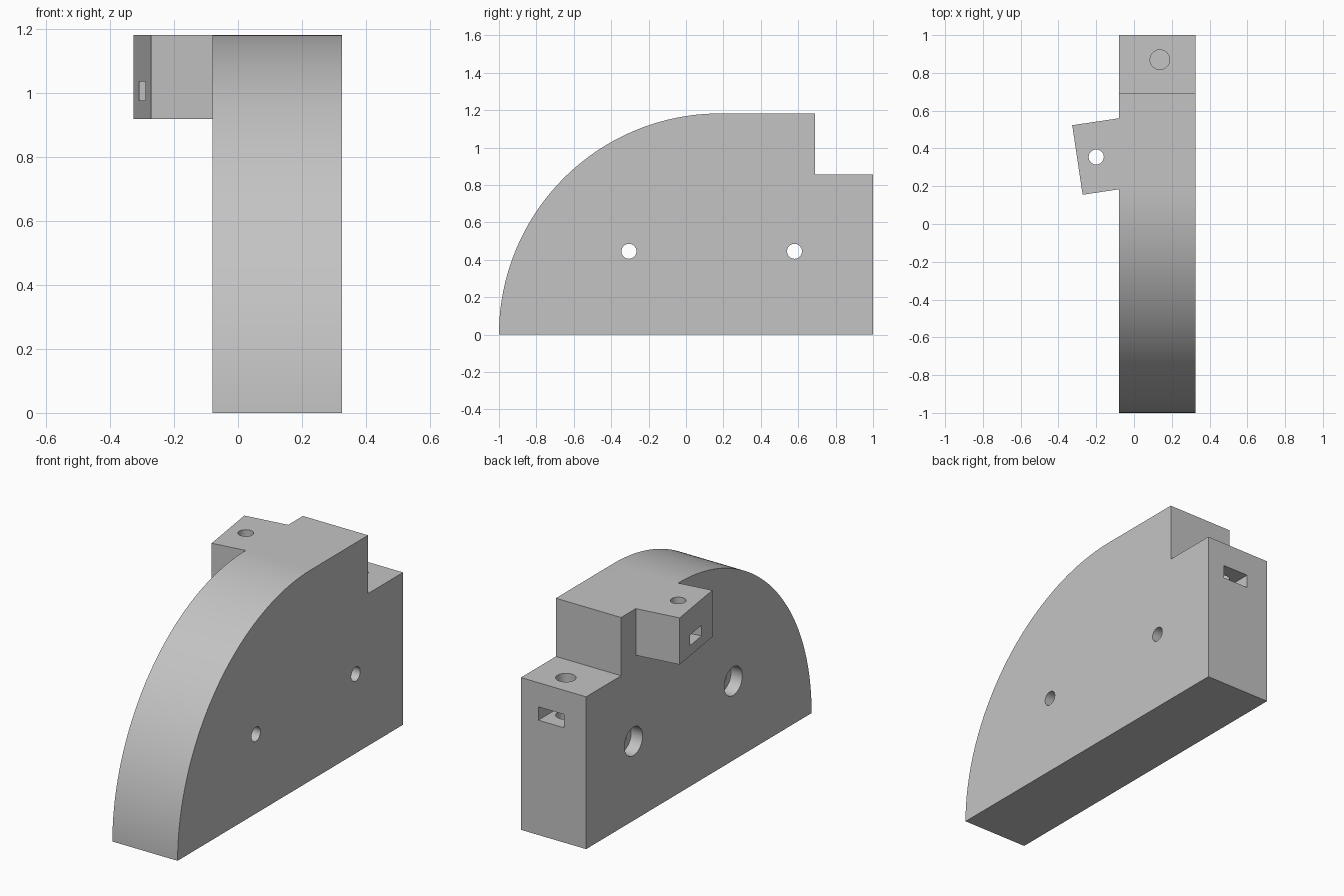
import bpy, bmesh
from math import sin, cos, pi, radians
from mathutils import Matrix, Vector

cube = bpy.data.objects.get("Cube")
if cube:
    bpy.data.objects.remove(cube, do_unlink=True)

grey = bpy.data.materials.new("plain grey")
grey.use_nodes = True
grey.diffuse_color = (0.55, 0.55, 0.55, 1)
grey.node_tree.nodes["Principled BSDF"].inputs["Base Color"].default_value = (0.55, 0.55, 0.55, 1)

X0, X1 = -0.08, 0.325      # body sides
TOP, STEP = 1.182, 0.855   # heights


def finish(name, bm):
    bmesh.ops.recalc_face_normals(bm, faces=bm.faces)
    mesh = bpy.data.meshes.new(name)
    bm.to_mesh(mesh)
    bm.free()
    mesh.materials.append(grey)
    ob = bpy.data.objects.new(name, mesh)
    bpy.context.collection.objects.link(ob)
    return ob


def prism(name, points, direction):
    """Extrude a closed outline along a vector."""
    bm = bmesh.new()
    face = bm.faces.new([bm.verts.new(p) for p in points])
    new = bmesh.ops.extrude_face_region(bm, geom=[face])["geom"]
    verts = [v for v in new if isinstance(v, bmesh.types.BMVert)]
    bmesh.ops.translate(bm, verts=verts, vec=direction)
    return finish(name, bm)


def drill(name, start, end, radius):
    a, b = Vector(start), Vector(end)
    bm = bmesh.new()
    turn = (b - a).to_track_quat("Z", "Y").to_matrix().to_4x4()
    bmesh.ops.create_cone(bm, cap_ends=True, segments=48, radius1=radius, radius2=radius,
                          depth=(b - a).length, matrix=Matrix.Translation((a + b) / 2) @ turn)
    return finish(name, bm)


def block(name, size, centre, angle=0):
    bm = bmesh.new()
    place = Matrix.Translation(centre) @ Matrix.Rotation(angle, 4, "Z")
    bmesh.ops.create_cube(bm, size=1, matrix=place @ Matrix.Diagonal((*size, 1)))
    return finish(name, bm)


def combine(ob, other, operation):
    mod = ob.modifiers.new(other.name, "BOOLEAN")
    mod.operation, mod.solver, mod.object = operation, "EXACT", other
    bpy.context.view_layer.objects.active = ob
    bpy.ops.object.modifier_apply(modifier=mod.name)
    bpy.data.objects.remove(other, do_unlink=True)


# Quarter-round body with a step at the back
N = 72
arc = [(X0, TOP - 1 - TOP * cos(i / N * pi / 2), TOP * sin(i / N * pi / 2)) for i in range(N + 1)]
steps = [(X0, 0.69, TOP), (X0, 0.69, STEP), (X0, 1, STEP), (X0, 1, 0)]
body = prism("quarter_round_body", arc + steps, (X1 - X0, 0, 0))

# Slanted side tab, reaching into the body
tilt = radians(8.45)
inward = Vector((cos(tilt), sin(tilt), 0))
back, front = Vector((-0.327, 0.523, 0.92)), Vector((-0.272, 0.155, 0.92))
tab = prism("side_tab", [back, front, front + inward * 0.32, back + inward * 0.32],
            (0, 0, TOP - 0.92))
combine(body, tab, "UNION")

# Counterbored cross holes
for y in (-0.305, 0.58):
    combine(body, drill("cross_hole", (X0 - 0.1, y, 0.445), (X1 + 0.1, y, 0.445), 0.04), "DIFFERENCE")
    combine(body, drill("counterbore", (X0 - 0.1, y, 0.445), (X0 + 0.07, y, 0.445), 0.08), "DIFFERENCE")

# Tab screw hole and nut slot
hole = Vector((-0.2, 0.355, 1.007))
combine(body, drill("tab_hole", (hole.x, hole.y, 0.8), (hole.x, hole.y, 1.3), 0.04), "DIFFERENCE")
combine(body, block("tab_slot", (0.3, 0.13, 0.06), hole - inward * 0.085, tilt), "DIFFERENCE")

# Step screw hole and nut slot
combine(body, drill("step_hole", (0.137, 0.87, 0.48), (0.137, 0.87, 1), 0.052), "DIFFERENCE")
combine(body, block("step_slot", (0.16, 0.4, 0.075), (0.137, 0.99, 0.682)), "DIFFERENCE")

# Smooth the curved faces, keep edges sharp
body.select_set(True)
bpy.context.view_layer.objects.active = body
bpy.ops.object.shade_smooth_by_angle(angle=radians(30))
